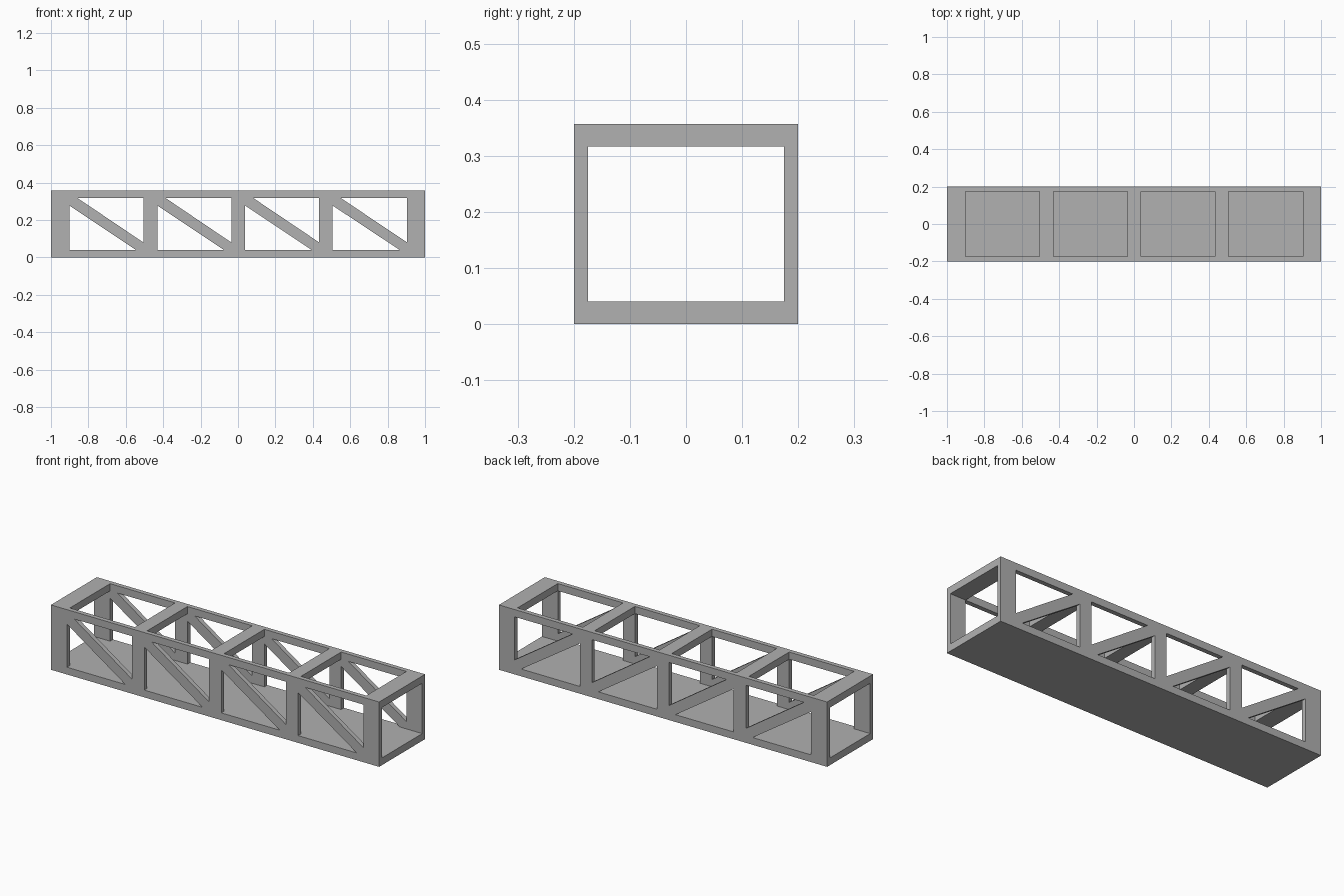
import bpy, bmesh
from mathutils import Vector

if "Cube" in bpy.data.objects:
    bpy.data.objects.remove(bpy.data.objects["Cube"])

L, W, H = 1.0, 0.2, 0.357        # half length, half width, height
T = 0.025                        # side wall thickness
ZB, ZT = 0.04, 0.317             # window bottom and top
BAYS = [(-0.902, -0.506), (-0.431, -0.036), (0.038, 0.434), (0.506, 0.904)]

# Darker grey metal
grey = bpy.data.materials.new("dark_grey")
grey.diffuse_color = (0.44, 0.44, 0.44, 1)
grey.use_nodes = True
grey.node_tree.nodes["Principled BSDF"].inputs["Base Color"].default_value = grey.diffuse_color


def finish(bm, name):
    bmesh.ops.recalc_face_normals(bm, faces=bm.faces)
    me = bpy.data.meshes.new(name)
    bm.to_mesh(me)
    bm.free()
    me.materials.append(grey)
    ob = bpy.data.objects.new(name, me)
    bpy.context.collection.objects.link(ob)
    return ob


def box(name, lo, hi):
    bm = bmesh.new()
    bmesh.ops.create_cube(bm, size=1)
    lo, hi = Vector(lo), Vector(hi)
    bmesh.ops.scale(bm, vec=hi - lo, verts=bm.verts)
    bmesh.ops.translate(bm, vec=(lo + hi) / 2, verts=bm.verts)
    return finish(bm, name)


def pierced_wall(name, loops, y, thick):
    """Flat XZ sheet with holes, extruded along +y."""
    bm = bmesh.new()
    edges = []
    for loop in loops:
        vs = [bm.verts.new((x, y, z)) for x, z in loop]
        edges += [bm.edges.new((a, b)) for a, b in zip(vs, vs[1:] + vs[:1])]
    bmesh.ops.triangle_fill(bm, edges=edges, use_beauty=True, normal=(0, -1, 0))
    ext = bmesh.ops.extrude_face_region(bm, geom=bm.faces[:], use_keep_orig=True)
    moved = [g for g in ext["geom"] if isinstance(g, bmesh.types.BMVert)]
    bmesh.ops.translate(bm, vec=(0, thick, 0), verts=moved)
    return finish(bm, name)


# Truss side walls: two triangular openings per bay leave the diagonal brace
outline = [(-L, 0), (L, 0), (L, H), (-L, H)]
holes = []
for a, b in BAYS:
    holes.append([(a + 0.044, ZT), (b, ZT), (b, 0.08)])
    holes.append([(a, ZT - 0.04), (a, ZB), (b - 0.04, ZB)])
pierced_wall("front_truss_wall", [outline] + holes, -W, T)
pierced_wall("back_truss_wall", [outline] + holes, W - T, T)

# Solid floor between the walls
inner = W - T
box("floor", (-L, -inner, 0), (L, inner, ZB))

# Top cross beams between the open bays
cuts = [-L] + [x for bay in BAYS for x in bay] + [L]
for i in range(0, len(cuts), 2):
    box(f"top_cross_beam_{i // 2 + 1}", (cuts[i], -inner, ZT), (cuts[i + 1], inner, H))
